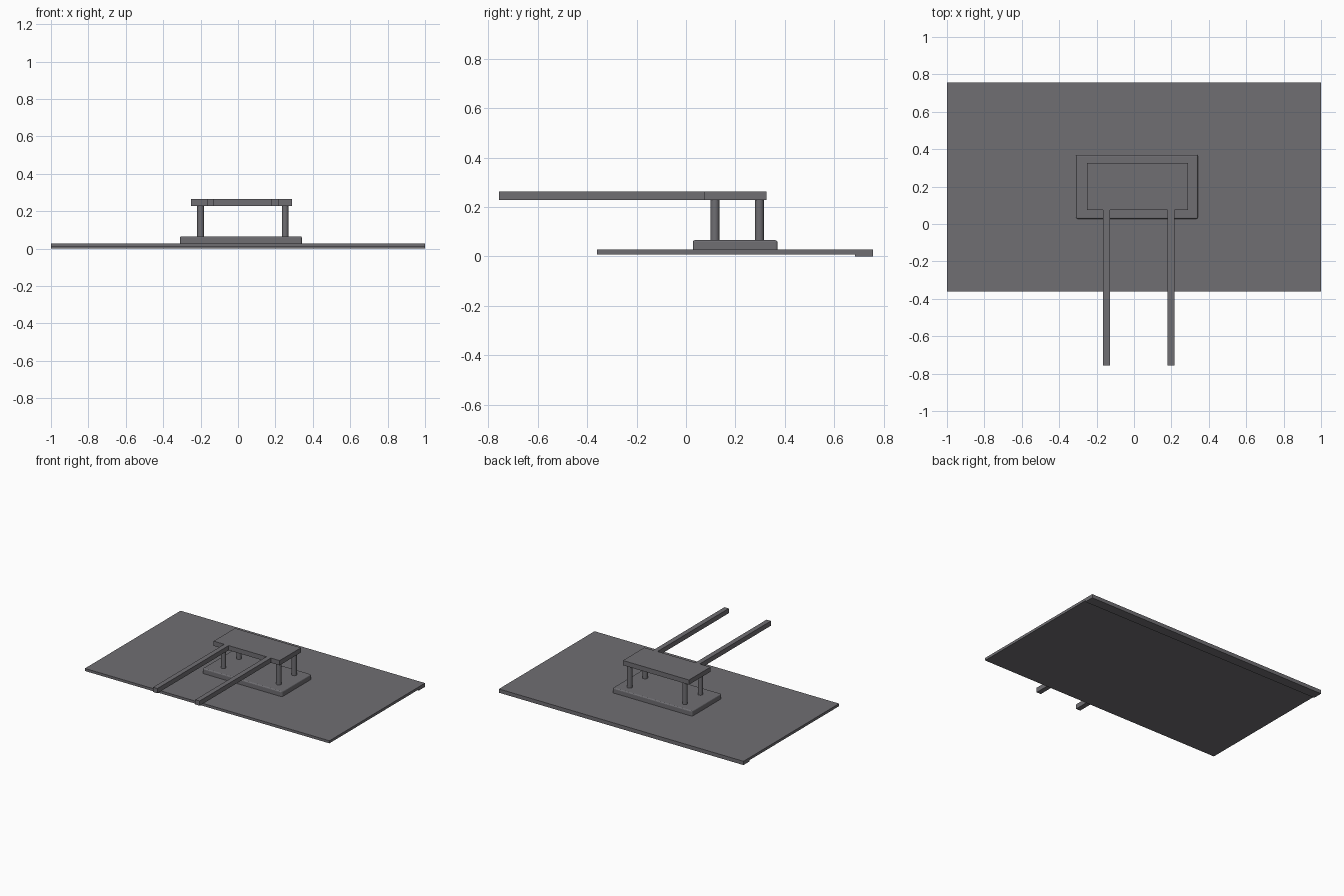
import bpy, bmesh
from mathutils import Matrix, Vector

if "Cube" in bpy.data.objects:
    bpy.data.objects.remove(bpy.data.objects["Cube"])

dark = bpy.data.materials.new("dark_grey")
dark.diffuse_color = (0.16, 0.157, 0.17, 1)
dark.use_nodes = True
dark.node_tree.nodes["Principled BSDF"].inputs["Base Color"].default_value = dark.diffuse_color


def finish(name, bm):
    me = bpy.data.meshes.new(name)
    bm.to_mesh(me)
    bm.free()
    me.materials.append(dark)
    ob = bpy.data.objects.new(name, me)
    bpy.context.collection.objects.link(ob)
    return ob


def box(name, lo, hi, bevel=0):
    lo, hi = Vector(lo), Vector(hi)
    bm = bmesh.new()
    m = Matrix.Translation((lo + hi) / 2) @ Matrix.Diagonal((*(hi - lo), 1))
    bmesh.ops.create_cube(bm, size=1, matrix=m)
    if bevel:  # round everything except the bottom rim
        edges = [e for e in bm.edges if max(v.co.z for v in e.verts) > lo.z + 0.001]
        bmesh.ops.bevel(bm, geom=edges, offset=bevel, segments=3, profile=0.5,
                        affect='EDGES')
    return finish(name, bm)


def post(name, x, y, z0, z1, r):
    bm = bmesh.new()
    bmesh.ops.create_cone(bm, cap_ends=True, segments=24, radius1=r, radius2=r,
                          depth=z1 - z0, matrix=Matrix.Translation((x, y, (z0 + z1) / 2)))
    for f in bm.faces:
        f.smooth = len(f.verts) == 4
    for e in bm.edges:
        e.smooth = all(len(f.verts) == 4 for f in e.link_faces)
    return finish(name, bm)


# large thin sheet with a thicker strip along the back edge
box("sheet", (-1, -0.36, 0.009), (1, 0.757, 0.028))
box("back_lip", (-1, 0.685, 0.0), (1, 0.757, 0.009))

# mounting base
box("base", (-0.31, 0.028, 0.028), (0.341, 0.37, 0.066), 0.008)

# four round posts
for x in (-0.2, 0.252):
    for y in (0.117, 0.297):
        post("post", x, y, 0.066, 0.229, 0.018)

# upper slab with two forward arms
box("slab", (-0.252, 0.075, 0.229), (0.288, 0.325, 0.264))
for x in (-0.147, 0.198):
    box("arm", (x - 0.018, -0.757, 0.229), (x + 0.018, 0.075, 0.264))
